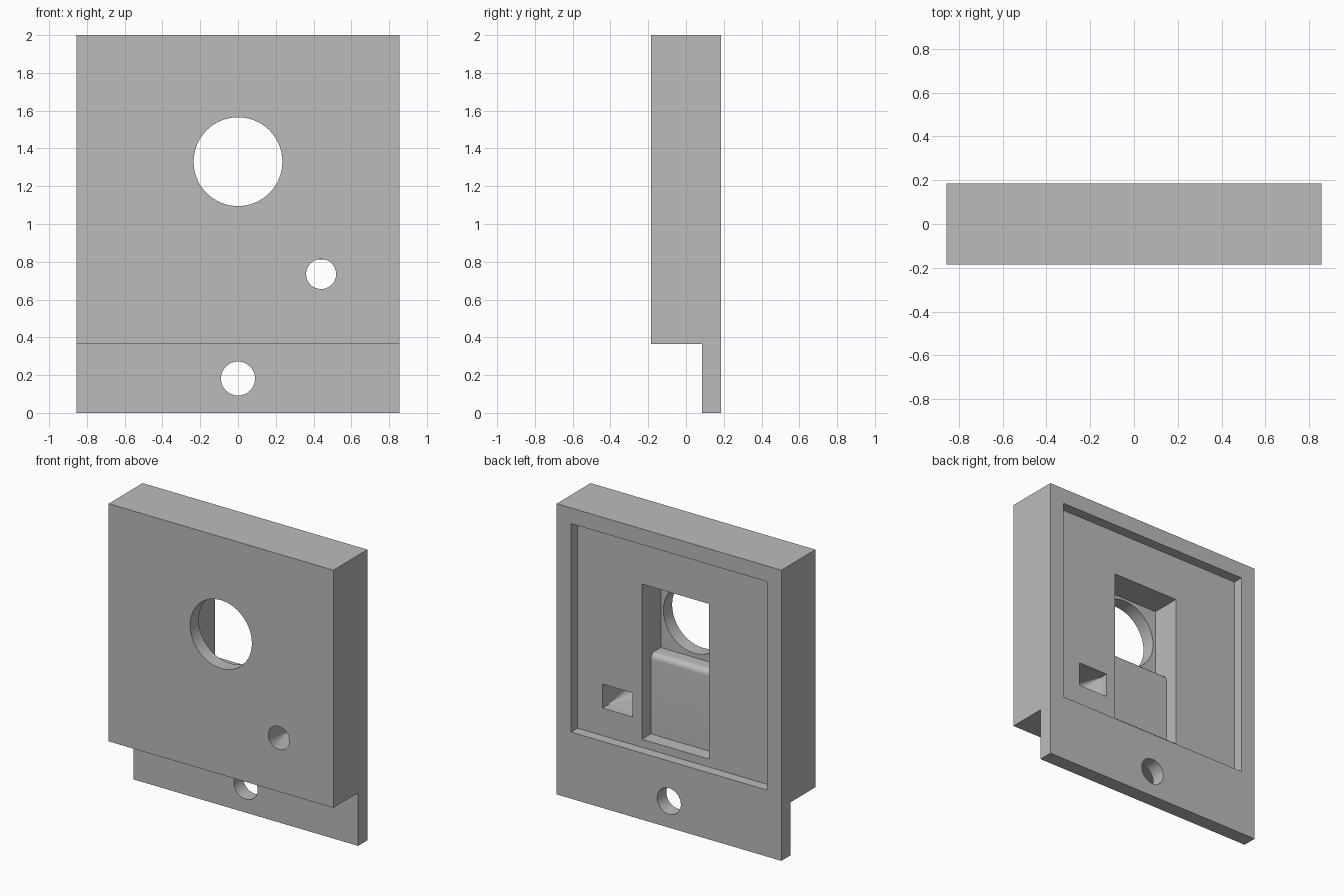
import bpy, bmesh
from math import sin, cos, pi, radians
from mathutils import Vector

cube = bpy.data.objects.get("Cube")
if cube:
    bpy.data.objects.remove(cube, do_unlink=True)

grey = bpy.data.materials.new("plain grey")
grey.use_nodes = True
grey.diffuse_color = (0.5, 0.5, 0.5, 1)
grey.node_tree.nodes["Principled BSDF"].inputs["Base Color"].default_value = (0.5, 0.5, 0.5, 1)


def finish(bm, name):
    bmesh.ops.recalc_face_normals(bm, faces=bm.faces)
    mesh = bpy.data.meshes.new(name)
    bm.to_mesh(mesh)
    bm.free()
    mesh.materials.append(grey)
    obj = bpy.data.objects.new(name, mesh)
    bpy.context.collection.objects.link(obj)
    return obj


def prism(name, profile, x0, x1):
    """Side profile of (y, z) points, extruded along x."""
    bm = bmesh.new()
    face = bm.faces.new([bm.verts.new((x0, y, z)) for y, z in profile])
    out = bmesh.ops.extrude_face_region(bm, geom=[face])["geom"]
    bmesh.ops.translate(bm, vec=(x1 - x0, 0, 0),
                        verts=[v for v in out if isinstance(v, bmesh.types.BMVert)])
    return finish(bm, name)


def box(name, x0, x1, y0, y1, z0, z1):
    return prism(name, [(y0, z0), (y1, z0), (y1, z1), (y0, z1)], x0, x1)


def ring(x, y, z, r, n=64):
    return [Vector((x + r * cos(2 * pi * i / n), y, z + r * sin(2 * pi * i / n)))
            for i in range(n)]


def hull(name, points):
    bm = bmesh.new()
    for p in points:
        bm.verts.new(p)
    bmesh.ops.convex_hull(bm, input=bm.verts)
    bmesh.ops.dissolve_limit(bm, angle_limit=radians(0.5), verts=bm.verts, edges=bm.edges)
    return finish(bm, name)


def round_hole(name, x, z, r, y0, y1):
    return hull(name, ring(x, y0, z, r) + ring(x, y1, z, r))


# Main plate with the thin mounting flange below
W, F, B = 0.855, -0.185, 0.185
body = prism("wall_plate", [(F, 0.365), (0.085, 0.365), (0.085, 0), (B, 0), (B, 2), (F, 2)], -W, W)

# Central pocket, leaving a block with a rounded upper edge
floor, face, r, top = -0.09, 0.018, 0.04, 1.066
arc = [(face - r + r * cos(a), top - r + r * sin(a)) for a in (i * pi / 16 for i in range(9))]
pocket = [(0.3, 0.513), (face, 0.513)] + arc + [(floor, top), (floor, 1.581), (0.3, 1.581)]

# Small port: rectangular at the back, blending to a circle at the front
px, pz, hx, hz = 0.44, 0.73, 0.114, 0.0825
corners = [Vector((px + sx * hx, 0.065, pz + sz * hz)) for sx in (-1, 1) for sz in (-1, 1)]

cutters = [
    box("back_recess", -0.745, 0.745, 0.115, 0.3, 0.458, 1.892),
    prism("centre_pocket", pocket, -0.255, 0.255),
    round_hole("large_opening", 0, 1.33, 0.235, -0.3, -0.05),
    round_hole("flange_hole", 0, 0.182, 0.09, 0, 0.3),
    box("port_mouth", px - hx, px + hx, 0.0649, 0.2, pz - hz, pz + hz),
    hull("port_funnel", ring(px, F - 0.002, 0.735, 0.079) + corners),
]

bpy.context.view_layer.objects.active = body
for cutter in cutters:
    mod = body.modifiers.new(cutter.name, 'BOOLEAN')
    mod.operation = 'DIFFERENCE'
    mod.solver = 'EXACT'
    mod.object = cutter
    bpy.ops.object.modifier_apply(modifier=mod.name)
    bpy.data.objects.remove(cutter, do_unlink=True)

# Smooth round walls, crisp corners
bpy.ops.object.select_all(action='DESELECT')
body.select_set(True)
bpy.ops.object.shade_smooth_by_angle(angle=radians(25))
